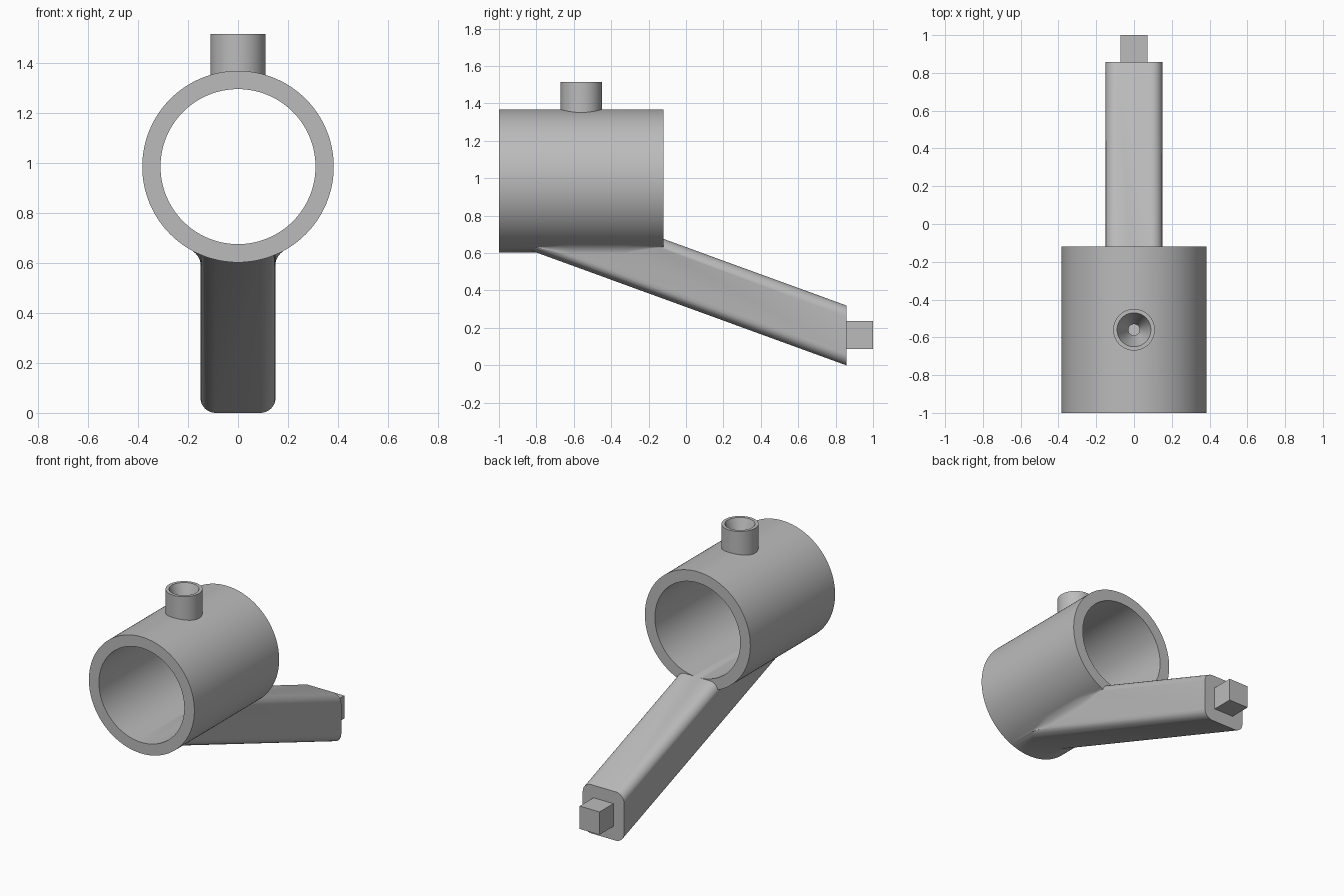
import bpy, bmesh, math
from mathutils import Matrix

if "Cube" in bpy.data.objects:
    bpy.data.objects.remove(bpy.data.objects["Cube"], do_unlink=True)

# Main sizes
RING_Z, RING_R, BORE_R = 0.985, 0.383, 0.31
RING_FRONT, RING_BACK = -1.0, -0.12
RING_MID = (RING_FRONT + RING_BACK) / 2
ARM_HALF, ARM_END, ARM_H, SLOPE = 0.15, 0.857, 0.32, 0.364
NOZZLE_TOP = 1.515

grey = bpy.data.materials.new("plain grey")
grey.use_nodes = True
colour = (0.5, 0.5, 0.5, 1)
grey.diffuse_color = colour
grey.node_tree.nodes["Principled BSDF"].inputs["Base Color"].default_value = colour


def finish(name, bm):
    bmesh.ops.recalc_face_normals(bm, faces=bm.faces)
    mesh = bpy.data.meshes.new(name)
    bm.to_mesh(mesh)
    bm.free()
    mesh.materials.append(grey)
    ob = bpy.data.objects.new(name, mesh)
    bpy.context.collection.objects.link(ob)
    return ob


def tube(name, r1, r2, depth, centre, along_y=False, sides=96):
    bm = bmesh.new()
    turn = Matrix.Rotation(math.pi / 2, 4, "X") if along_y else Matrix()
    bmesh.ops.create_cone(bm, cap_ends=True, segments=sides, radius1=r1, radius2=r2,
                          depth=depth, matrix=Matrix.Translation(centre) @ turn)
    return finish(name, bm)


def loft(name, sections):
    """Closed solid through matching rings of points."""
    bm = bmesh.new()
    rings = [[bm.verts.new(p) for p in s] for s in sections]
    for a, b in zip(rings, rings[1:]):
        for i in range(len(a)):
            j = (i + 1) % len(a)
            bm.faces.new((a[i], a[j], b[j], b[i]))
    bm.faces.new(rings[0])
    bm.faces.new(rings[-1])
    return finish(name, bm)


def combine(target, other, operation):
    mod = target.modifiers.new(operation, "BOOLEAN")
    mod.operation, mod.solver, mod.object = operation, "EXACT", other
    bpy.context.view_layer.objects.active = target
    bpy.ops.object.modifier_apply(modifier=mod.name)
    bpy.data.objects.remove(other, do_unlink=True)


def smooth(ob):
    bpy.ops.object.select_all(action="DESELECT")
    ob.select_set(True)
    bpy.context.view_layer.objects.active = ob
    bpy.ops.object.shade_smooth_by_angle(angle=math.radians(30))


# Sloping arm: rounded rectangle swept up and forward into the ring
def arm_section(y, r=0.06, steps=8):
    base = SLOPE * (ARM_END - y)
    points = []
    for q, (sx, sz) in enumerate([(1, 1), (-1, 1), (-1, -1), (1, -1)]):
        for k in range(steps + 1):
            a = math.pi / 2 * (q + k / steps)
            points.append((sx * (ARM_HALF - r) + r * math.cos(a), y,
                           base + ARM_H / 2 + sz * (ARM_H / 2 - r) + r * math.sin(a)))
    return points


# Concave fillet between arm side and ring, fading out at both ends
def fillet_section(side, y, s, steps=8):
    under = lambda x: RING_Z - math.sqrt(RING_R ** 2 - x * x)
    x0 = ARM_HALF - 0.001
    x1 = x0 + 0.05 * s
    z0, zc, z1 = under(x0) - 0.045 * s, under(x0), under(x1) + 0.001
    points = []
    for k in range(steps + 1):
        t = k / steps
        points.append((side * ((1 - t * t) * x0 + t * t * x1), y,
                       (1 - t) ** 2 * z0 + 2 * t * (1 - t) * zc + t * t * z1))
    return points + [(side * x1, y, z1 + 0.02), (side * 0.1, y, 0.655)]


# Ring body with everything joined to it
body = tube("ring_with_arm", RING_R, RING_R, RING_BACK - RING_FRONT,
            (0, RING_MID, RING_Z), along_y=True, sides=128)
combine(body, loft("arm", [arm_section(-0.9), arm_section(ARM_END)]), "UNION")
for side in (-1, 1):
    stations = [(-0.8, 0.04), (-0.72, 0.45), (-0.62, 1), (-0.32, 1), (-0.22, 0.5), (-0.13, 0.04)]
    fillet = loft("fillet", [fillet_section(side, y, s) for y, s in stations])
    combine(body, fillet, "UNION")

# Nozzle on top, then the bore, funnel and small feed hole
combine(body, tube("nozzle", 0.11, 0.11, 0.2, (0, RING_MID, NOZZLE_TOP - 0.1), sides=64), "UNION")
combine(body, tube("bore", BORE_R, BORE_R, 1.0, (0, RING_MID, RING_Z), True, 128), "DIFFERENCE")
combine(body, tube("funnel", 0.03, 0.09, 0.16, (0, RING_MID, NOZZLE_TOP - 0.079), sides=64), "DIFFERENCE")
combine(body, tube("feed_hole", 0.03, 0.03, 0.3, (0, RING_MID, NOZZLE_TOP - 0.25), sides=32), "DIFFERENCE")
smooth(body)

# Square peg on the end of the arm
bm = bmesh.new()
bmesh.ops.create_cube(bm, size=1, matrix=Matrix.Translation((0, 0.92, 0.163))
                      @ Matrix.Diagonal((0.144, 0.16, 0.15, 1)))
finish("end_peg", bm)
